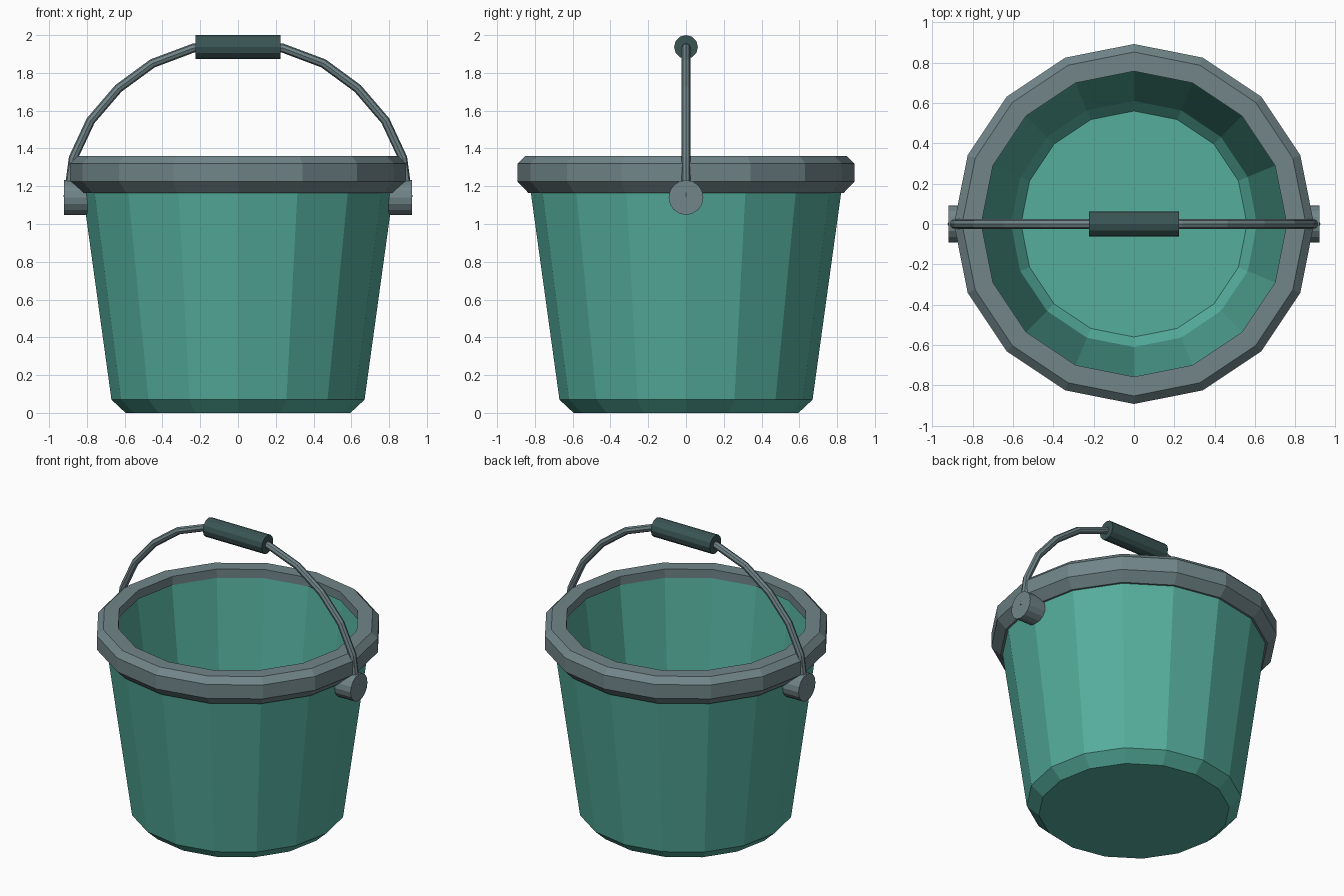
import bpy
import bmesh
import math
from mathutils import Matrix, Vector

cube = bpy.data.objects.get("Cube")
if cube:
    bpy.data.objects.remove(cube, do_unlink=True)

SIDES = 16


def make_material(name, color):
    mat = bpy.data.materials.new(name)
    mat.use_nodes = True
    mat.diffuse_color = (*color, 1)
    mat.node_tree.nodes["Principled BSDF"].inputs["Base Color"].default_value = (*color, 1)
    return mat


teal = make_material("teal plastic", (0.09, 0.42, 0.335))
grey = make_material("grey metal", (0.165, 0.235, 0.25))
dark = make_material("dark grip", (0.042, 0.09, 0.088))


def add_object(name, bm, mat):
    bmesh.ops.recalc_face_normals(bm, faces=bm.faces)
    mesh = bpy.data.meshes.new(name)
    bm.to_mesh(mesh)
    bm.free()
    mesh.materials.append(mat)
    obj = bpy.data.objects.new(name, mesh)
    bpy.context.collection.objects.link(obj)
    return obj


def lathe(name, profile, mat, closed=False):
    """Turn (radius, z) points round z; an open profile is capped at both ends."""
    bm = bmesh.new()
    turns = [2 * math.pi * i / SIDES for i in range(SIDES)]
    rings = [[bm.verts.new((r * math.cos(a), r * math.sin(a), z)) for a in turns]
             for r, z in profile]
    pairs = list(zip(rings, rings[1:]))
    if closed:
        pairs.append((rings[-1], rings[0]))
    else:
        bm.faces.new(rings[0])
        bm.faces.new(rings[-1])
    for low, high in pairs:
        for i in range(SIDES):
            j = (i + 1) % SIDES
            bm.faces.new((low[i], low[j], high[j], high[i]))
    return add_object(name, bm, mat)


def x_cylinder(name, x_start, x_end, z, radius, sides, mat):
    bm = bmesh.new()
    place = Matrix.Translation(((x_start + x_end) / 2, 0, z)) @ Matrix.Rotation(math.pi / 2, 4, "Y")
    bmesh.ops.create_cone(bm, cap_ends=True, segments=sides, radius1=radius, radius2=radius,
                          depth=abs(x_end - x_start), matrix=place)
    return add_object(name, bm, mat)


# Bucket shell: outside up to the rim, then inside down to the floor
lathe("bucket_body", [(0.595, 0), (0.67, 0.07), (0.84, 1.3), (0.765, 1.3),
                      (0.61, 0.13), (0.56, 0.07)], teal)

# Chamfered rim ring
lathe("rim", [(0.79, 1.165), (0.835, 1.165), (0.892, 1.225), (0.892, 1.32),
              (0.852, 1.36), (0.757, 1.36), (0.757, 1.3), (0.79, 1.29)], grey, closed=True)

# Pivot lugs on both sides
for side, label in ((1, "left"), (-1, "right")):
    x_cylinder(label + "_lug", side * 0.79, side * 0.92, 1.14, 0.092, 16, grey)

# Wire handle, mirrored across the middle
half = [(0.9, 1.14), (0.872, 1.35), (0.78, 1.547), (0.633, 1.718), (0.453, 1.85), (0.235, 1.932)]
path = half + [(0, 1.94)] + [(-x, z) for x, z in reversed(half)]
curve = bpy.data.curves.new("handle", "CURVE")
curve.dimensions = "3D"
curve.bevel_depth = 0.024
curve.bevel_resolution = 2
curve.use_fill_caps = True
spline = curve.splines.new("POLY")
spline.points.add(len(path) - 1)
for point, (x, z) in zip(spline.points, path):
    point.co = (x, 0, z, 1)
spline.use_smooth = False
curve.materials.append(grey)
handle = bpy.data.objects.new("handle", curve)
bpy.context.collection.objects.link(handle)

# Grip sleeve
x_cylinder("grip", -0.224, 0.224, 1.937, 0.063, 12, dark)
